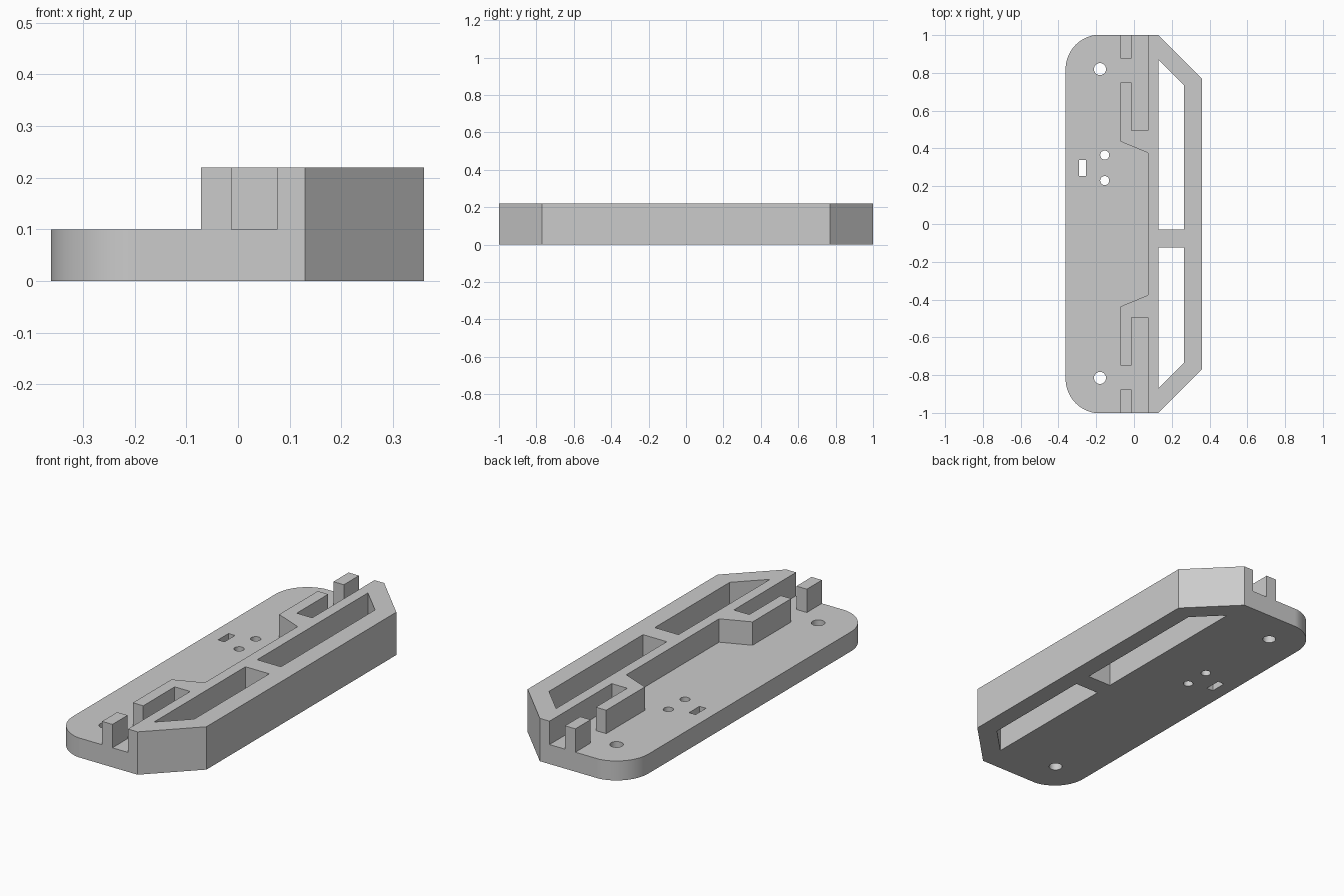
import bpy
import bmesh
from math import cos, sin, pi, radians

default = bpy.data.objects.get("Cube")
if default:
    bpy.data.objects.remove(default, do_unlink=True)

HEIGHT, LEDGE = 0.22, 0.1

grey = bpy.data.materials.new("plain grey")
grey.use_nodes = True
grey.diffuse_color = (0.6, 0.6, 0.6, 1)
grey.node_tree.nodes["Principled BSDF"].inputs["Base Color"].default_value = (0.6, 0.6, 0.6, 1)


def prism(name, outline, z0, z1):
    """Extrude a flat outline between two heights."""
    bm = bmesh.new()
    face = bm.faces.new([bm.verts.new((x, y, z0)) for x, y in outline])
    top = bmesh.ops.extrude_face_region(bm, geom=[face])["geom"]
    bmesh.ops.translate(bm, vec=(0, 0, z1 - z0),
                        verts=[v for v in top if isinstance(v, bmesh.types.BMVert)])
    bmesh.ops.recalc_face_normals(bm, faces=bm.faces)
    mesh = bpy.data.meshes.new(name)
    bm.to_mesh(mesh)
    bm.free()
    mesh.materials.append(grey)
    obj = bpy.data.objects.new(name, mesh)
    bpy.context.collection.objects.link(obj)
    return obj


def arc(cx, cy, r, start, end, steps):
    angles = [start + (end - start) * i / steps for i in range(steps + 1)]
    return [(cx + r * cos(a), cy + r * sin(a)) for a in angles]


def mirrored(half):
    """Close an outline by mirroring its -y half."""
    return half + [(x, -y) for x, y in reversed(half)]


def cut(target, outline, z0=-0.1, z1=HEIGHT + 0.1):
    cutter = prism("cutter", outline, z0, z1)
    cutter.hide_render = True
    mod = target.modifiers.new("cut", "BOOLEAN")
    mod.operation, mod.solver, mod.object = "DIFFERENCE", "EXACT", cutter
    bpy.context.view_layer.objects.active = target
    bpy.ops.object.modifier_apply(modifier=mod.name)
    bpy.data.objects.remove(cutter, do_unlink=True)


# Full-height block: rounded on one side, chamfered on the other
corner = arc(-0.18, -0.82, 0.182, pi, 1.5 * pi, 20)
corner = [(x, max(y, -1)) for x, y in corner]
body = prism("bracket_body", mirrored(corner + [(0.13, -1), (0.36, -0.77)]), 0, HEIGHT)

# Lowered ledge, leaving end posts, hooked arms and the long wall
post, slot, wall = -0.072, -0.013, 0.075
cut(body, mirrored([
    (-0.5, -1.1), (post, -1.1), (post, -0.877), (slot, -0.877), (slot, -1.1),
    (wall, -1.1), (wall, -0.495), (slot, -0.495), (slot, -0.75), (post, -0.75),
    (post, -0.437), (wall, -0.376)]), z0=LEDGE)

# Two long windows, separated by a bridge
for side, inner in ((1, -0.03), (-1, -0.125)):
    cut(body, [(0.13, inner), (0.265, inner), (0.265, side * 0.733), (0.13, side * 0.868)])

# Screw holes, small pin holes and a rectangular slot
for x, y, r in ((-0.18, 0.82, 0.032), (-0.18, -0.815, 0.032),
                (-0.155, 0.365, 0.024), (-0.155, 0.23, 0.024)):
    cut(body, arc(x, y, r, 0, 2 * pi, 32)[:-1])
cut(body, [(-0.292, 0.255), (-0.255, 0.255), (-0.255, 0.34), (-0.292, 0.34)])

bpy.ops.object.select_all(action="DESELECT")
body.select_set(True)
bpy.context.view_layer.objects.active = body
bpy.ops.object.shade_smooth_by_angle(angle=radians(25))
